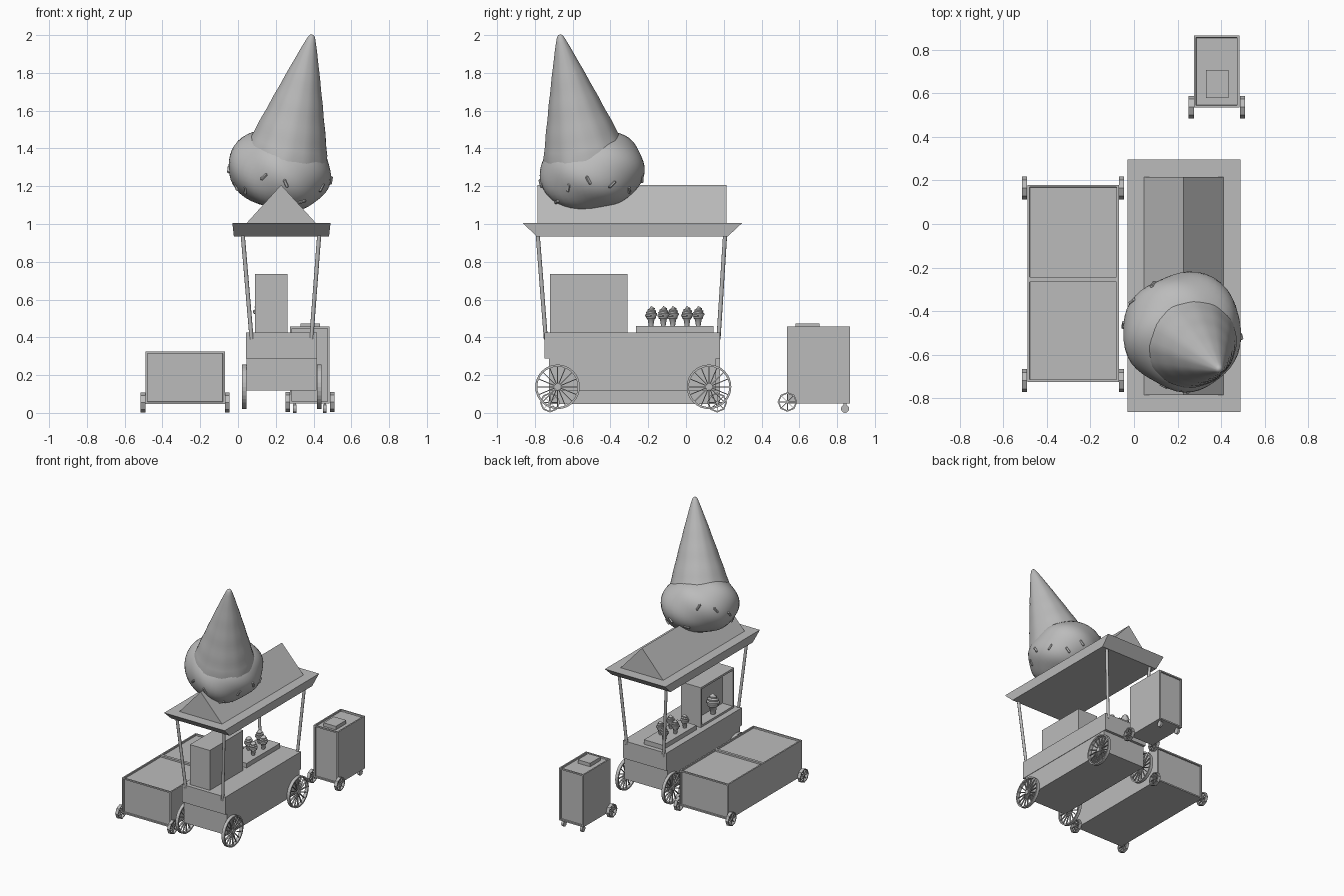
import bpy, bmesh, math, random
from math import sin, cos, pi
from mathutils import Vector, Matrix

random.seed(4)
cube = bpy.data.objects.get("Cube")
if cube:
    bpy.data.objects.remove(cube, do_unlink=True)

grey = bpy.data.materials.new("plain_grey")
grey.use_nodes = True
grey.diffuse_color = (0.5, 0.5, 0.5, 1)
grey.node_tree.nodes["Principled BSDF"].inputs["Base Color"].default_value = (0.5, 0.5, 0.5, 1)


def finish(name, bm, smooth=False):
    bmesh.ops.remove_doubles(bm, verts=bm.verts, dist=0.0003)
    bmesh.ops.recalc_face_normals(bm, faces=bm.faces)
    mesh = bpy.data.meshes.new(name)
    bm.to_mesh(mesh)
    bm.free()
    mesh.materials.append(grey)
    ob = bpy.data.objects.new(name, mesh)
    bpy.context.collection.objects.link(ob)
    if smooth:
        bpy.ops.object.select_all(action='DESELECT')
        ob.select_set(True)
        bpy.context.view_layer.objects.active = ob
        bpy.ops.object.shade_smooth_by_angle(angle=math.radians(45))
    return ob


def add_box(bm, center, size, matrix=Matrix()):
    m = matrix @ Matrix.Translation(center) @ Matrix.Diagonal((*size, 1))
    return bmesh.ops.create_cube(bm, size=1, matrix=m)["verts"]


def box(name, x, y, z, panels=(), margin=0.015, depth=0.012, split_y=None, taper=(0, 0)):
    """Box from ranges, with recessed panels on the faces that look along the given directions."""
    bm = bmesh.new()
    lo, hi = Vector((x[0], y[0], z[0])), Vector((x[1], y[1], z[1]))
    mid = (lo + hi) / 2
    for v in add_box(bm, mid, hi - lo):
        if v.co.z < mid.z:
            v.co.x -= math.copysign(taper[0], v.co.x - mid.x)
            v.co.y -= math.copysign(taper[1], v.co.y - mid.y)
    if split_y is not None:
        bmesh.ops.bisect_plane(bm, geom=bm.verts[:] + bm.edges[:] + bm.faces[:],
                               plane_co=(0, split_y, 0), plane_no=(0, 1, 0))
    bm.normal_update()
    faces = [f for f in bm.faces if any(f.normal.dot(Vector(d)) > 0.9 for d in panels)]
    if faces:
        bmesh.ops.inset_individual(bm, faces=faces, thickness=margin)
        bmesh.ops.inset_individual(bm, faces=faces, thickness=0.001, depth=-depth)
    return finish(name, bm)


def add_lathe(bm, profile, segs, matrix=Matrix(), closed=False, warp=None):
    """Revolve (radius, height) points about local z."""
    rings = []
    for i, (r, h) in enumerate(profile):
        ring = []
        for s in range(segs):
            a = 2 * pi * s / segs
            p = Vector((r * cos(a), r * sin(a), h))
            if warp:
                p = warp(p, a, i)
            ring.append(bm.verts.new(matrix @ p))
        rings.append(ring)
    pairs = list(zip(rings, rings[1:])) + ([(rings[-1], rings[0])] if closed else [])
    for low, high in pairs:
        for s in range(segs):
            t = (s + 1) % segs
            bm.faces.new((low[s], low[t], high[t], high[s]))
    if not closed:
        for ring in (rings[0], rings[-1]):
            if (ring[0].co - ring[1].co).length > 0.001:
                bm.faces.new(ring)


def wheel(name, x, y, z, r, width, segs, spokes, rim):
    bm = bmesh.new()
    m = Matrix.Translation((x, y, z)) @ Matrix.Rotation(pi / 2, 4, 'Y')
    w = width / 2
    add_lathe(bm, [(r - rim, -w), (r, -w), (r, w), (r - rim, w)], segs, m, closed=True)
    add_lathe(bm, [(r * 0.16, -w), (r * 0.16, w)], 10, m)
    for i in range(spokes):
        turn = m @ Matrix.Rotation(2 * pi * i / spokes, 4, 'Z')
        add_box(bm, (r * 0.54, 0, 0), (r * 0.8, rim * 0.45, width * 0.4), turn)
    return finish(name, bm)


FRONT, BACK, TOP, SIDE = (0, -1, 0), (0, 1, 0), (0, 0, 1), (-1, 0, 0)

# Low chest with two lids
box("low_chest", (-0.49, -0.07), (-0.725, 0.18), (0.048, 0.325),
    (FRONT, BACK, TOP), split_y=-0.255)
for x in (-0.503, -0.057):
    for y in (-0.72, 0.165):
        wheel("chest_wheel", x, y, 0.055, 0.053, 0.024, 8, 8, 0.008)

# Tall narrow cabinet with hatch, wheels and casters
box("tall_cabinet", (0.275, 0.485), (0.535, 0.867), (0.05, 0.457), (FRONT, BACK, TOP))
box("cabinet_hatch", (0.33, 0.435), (0.58, 0.707), (0.44, 0.472))
for x in (0.263, 0.498):
    wheel("cabinet_wheel", x, 0.537, 0.058, 0.052, 0.024, 8, 8, 0.008)
for x in (0.3, 0.46):
    bm = bmesh.new()
    m = Matrix.Translation((x, 0.842, 0.022)) @ Matrix.Rotation(pi / 2, 4, 'Y')
    add_lathe(bm, [(0.022, -0.009), (0.022, 0.009)], 12, m)
    add_box(bm, (x, 0.842, 0.04), (0.012, 0.018, 0.03))
    finish("caster", bm)

# Main cart body and wheels
box("cart_base", (0.045, 0.415), (-0.725, 0.16), (0.118, 0.288))
box("cart_counter", (0.043, 0.418), (-0.75, 0.18), (0.288, 0.425))
for x in (0.032, 0.429):
    for y in (-0.68, 0.122):
        wheel("cart_wheel", x, y, 0.138, 0.118, 0.024, 32, 16, 0.011)

# Display case and tray
box("display_case", (0.09, 0.262), (-0.72, -0.31), (0.425, 0.735), (SIDE,), 0.022, 0.09)
box("cone_tray", (0.095, 0.26), (-0.265, 0.145), (0.425, 0.46))

# Small soft-serve cones
SWIRL = [(0, 0), (0.012, 0), (0.018, 0.035), (0.026, 0.042), (0.026, 0.05), (0.032, 0.055),
         (0.032, 0.063), (0.025, 0.067), (0.027, 0.077), (0.019, 0.082), (0.02, 0.09),
         (0.011, 0.095), (0, 0.106)]


def small_cone(name, x, y, z, scale):
    bm = bmesh.new()
    m = Matrix.Translation((x, y, z)) @ Matrix.Scale(scale, 4)

    def lean(p, a, i):
        return p + Vector((0, 0, 0.004 * sin(a))) if 4 < i < 12 else p
    add_lathe(bm, SWIRL, 16, m, warp=lean)
    finish(name, bm, True)


for i, y in enumerate((-0.185, -0.12, -0.07, 0.005, 0.065)):
    small_cone("tray_cone", 0.215 if i % 2 else 0.14, y, 0.46, 1)
small_cone("display_cone", 0.128, -0.515, 0.447, 1.5)

# Splayed roof posts
for x0, x1 in ((0.072, 0.025), (0.388, 0.43)):
    for y0, y1 in ((-0.742, -0.785), (0.172, 0.207)):
        a, b = Vector((x0, y0, 0.39)), Vector((x1, y1, 0.945))
        bm = bmesh.new()
        m = Matrix.Translation(a) @ (b - a).to_track_quat('Z', 'Y').to_matrix().to_4x4()
        add_lathe(bm, [(0.011, 0), (0.011, (b - a).length)], 12, m)
        finish("roof_post", bm, True)

# Roof slab with flared ends, and gable on top
box("roof_slab", (-0.03, 0.49), (-0.865, 0.297), (0.935, 1.005), taper=(0.008, 0.075))
bm = bmesh.new()
tri = bm.faces.new([bm.verts.new(p) for p in
                    ((0.045, -0.785, 1.004), (0.413, -0.785, 1.004), (0.228, -0.785, 1.207))])
ext = bmesh.ops.extrude_face_region(bm, geom=[tri])["geom"]
bmesh.ops.translate(bm, vec=(0, 1.0, 0), verts=[g for g in ext if isinstance(g, bmesh.types.BMVert)])
bm.faces.new([v for v in bm.verts if v.co.y < 0]) if not tri.is_valid else None
finish("roof_gable", bm)

# Giant tilted upside-down ice cream
TIP = Vector((0.392, -0.668, 2.0))
BASE = Vector((0.265, -0.545, 1.4))
tilt = (TIP - BASE).to_track_quat('Z', 'Y').to_matrix().to_4x4()
SCOOP = Matrix.Translation((0.225, -0.495, 1.285)) @ tilt


def scoop_point(lat, a):
    """Lumpy squashed ball, in the tilted frame."""
    lump = 1 + cos(lat) * (0.025 * sin(3 * a + 1) + 0.02 * sin(5 * a + 4 * lat))
    return Vector((0.275 * cos(lat) ** 0.8 * cos(a), 0.275 * cos(lat) ** 0.8 * sin(a),
                   0.2 * sin(lat))) * lump


bm = bmesh.new()
lats = [-pi / 2 + pi * i / 24 for i in range(25)]
add_lathe(bm, [(0, 0)] * 25, 48, SCOOP,
          warp=lambda p, a, i: scoop_point(max(-1.5707, min(1.5707, lats[i])), a))
finish("giant_scoop", bm, True)

length = (TIP - BASE).length


def waffle(p, a, i):
    t = i / 24
    if i == 0:
        p.z -= 0.035 * abs(sin(2.5 * a))
    p.xy *= 1 + 0.012 * sin(6 * a + 14 * t) * sin(6 * a - 14 * t)
    return p


bm = bmesh.new()
outline = [(0.217 * (1 - i / 24) ** 0.95 + 0.018 * (i / 24), -0.02 + (length + 0.01) * i / 24)
           for i in range(25)]
add_lathe(bm, outline + [(0.01, length), (0, length + 0.003)], 48,
          Matrix.Translation(BASE) @ tilt, warp=waffle)
finish("giant_cone", bm, True)

# Sprinkles lying on the scoop
for i in range(14):
    lat, a = random.uniform(-0.8, 0.15), 2 * pi * i / 14
    p = scoop_point(lat, a)
    m = (SCOOP @ Matrix.Translation(p) @ p.to_track_quat('Z', 'Y').to_matrix().to_4x4()
         @ Matrix.Rotation(random.uniform(0, pi), 4, 'Z') @ Matrix.Rotation(pi / 2, 4, 'X'))
    bm = bmesh.new()
    add_lathe(bm, [(0, -0.026), (0.008, -0.02), (0.008, 0.02), (0, 0.026)], 8, m)
    finish("sprinkle", bm, True)
